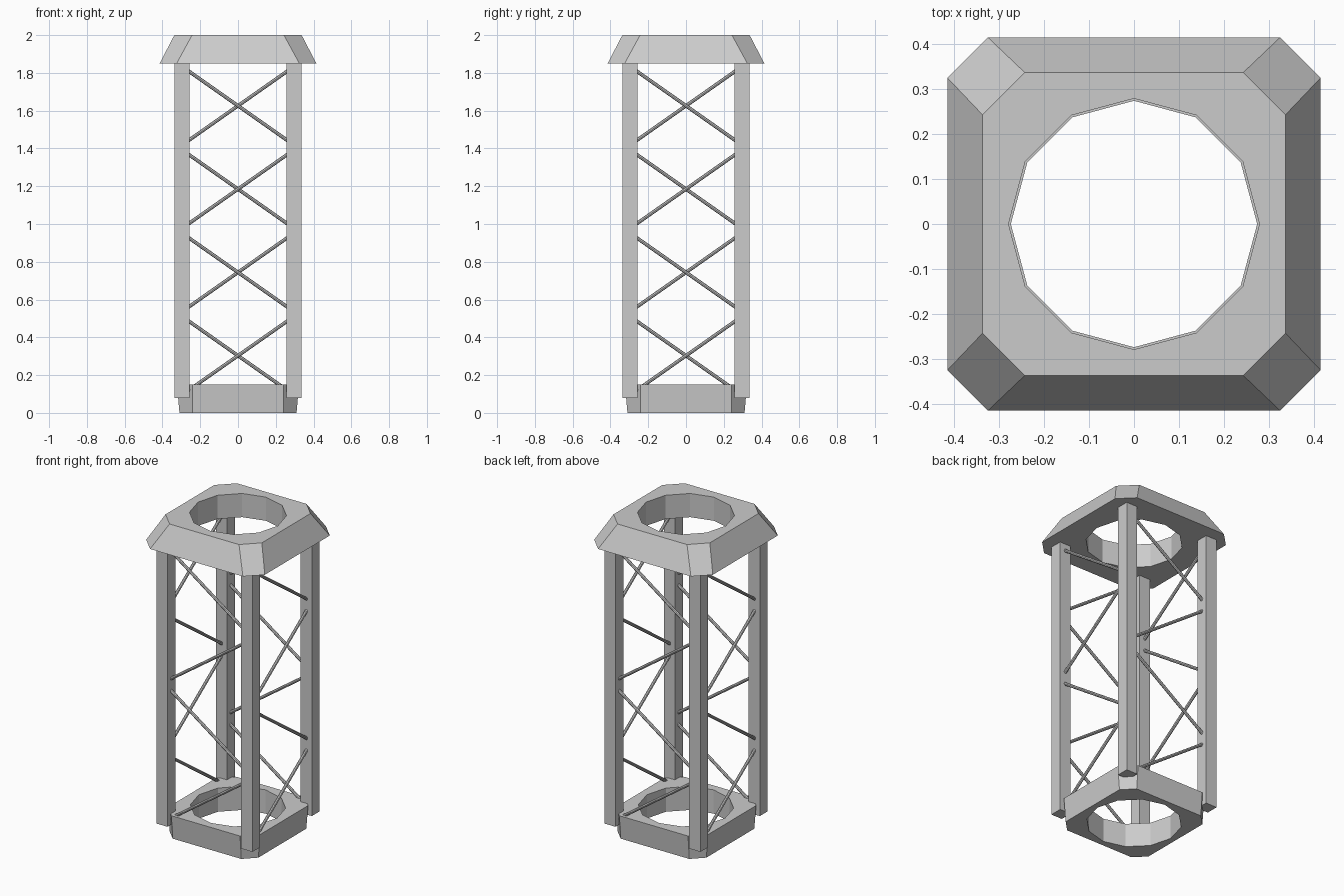
import bpy, bmesh, math
from mathutils import Vector, Matrix

if "Cube" in bpy.data.objects:
    bpy.data.objects.remove(bpy.data.objects["Cube"])


def finish(name, bm):
    bmesh.ops.recalc_face_normals(bm, faces=bm.faces[:])
    me = bpy.data.meshes.new(name)
    bm.to_mesh(me)
    bm.free()
    ob = bpy.data.objects.new(name, me)
    bpy.context.collection.objects.link(ob)
    return ob


def octagon(h, c):
    # square of half size h whose corners are cut at c
    return [(h, -c), (h, c), (c, h), (-c, h), (-h, c), (-h, -c), (-c, -h), (c, -h)]


def circle(r, n=12):
    return [(r * math.cos(2 * math.pi * i / n), r * math.sin(2 * math.pi * i / n)) for i in range(n)]


def frame(name, z0, low, z1, high, r):
    # tapered octagonal plate with a twelve-sided hole
    bm = bmesh.new()

    def loop(pts, z):
        vs = [bm.verts.new((x, y, z)) for x, y in pts]
        return vs, [bm.edges.new((vs[i - 1], vs[i])) for i in range(len(vs))]

    levels = []
    for z, outline in ((z0, low), (z1, high)):
        ov, oe = loop(octagon(*outline), z)
        iv, ie = loop(circle(r), z)
        bmesh.ops.triangle_fill(bm, edges=oe + ie, use_beauty=True, normal=(0, 0, 1))
        levels.append((ov, iv))
    for a, b in zip(*levels):
        for i in range(len(a)):
            bm.faces.new((a[i - 1], a[i], b[i], b[i - 1]))
    return finish(name, bm)


# Top cap and bottom base
frame("top_cap", 1.85, (0.415, 0.325), 2.0, (0.337, 0.243), 0.279)
frame("bottom_base", 0.0, (0.31, 0.24), 0.15, (0.323, 0.24), 0.274)

# Posts and zigzag braces, repeated by quarter turns
P = 0.297
for k, side in enumerate(("front", "right", "back", "left")):
    turn = Matrix.Rotation(k * math.pi / 2, 4, 'Z')

    bm = bmesh.new()
    bmesh.ops.create_cube(bm, size=1, matrix=turn @ Matrix.Translation((-P, -P, 0.965))
                          @ Matrix.Diagonal((0.078, 0.078, 1.77, 1)))
    finish(side + "_corner_post", bm)

    bm = bmesh.new()
    for i in range(4):
        z = 1.626 - 0.441 * i
        s = 1 if i % 2 == 0 else -1
        d = Vector((0.53, 0, -0.372 * s))
        rot = d.to_track_quat('Z', 'Y').to_matrix().to_4x4()
        bmesh.ops.create_cone(bm, cap_ends=True, segments=8, radius1=0.0095, radius2=0.0095,
                              depth=d.length,
                              matrix=turn @ Matrix.Translation((0, -P, z)) @ rot)
    finish(side + "_braces", bm)
